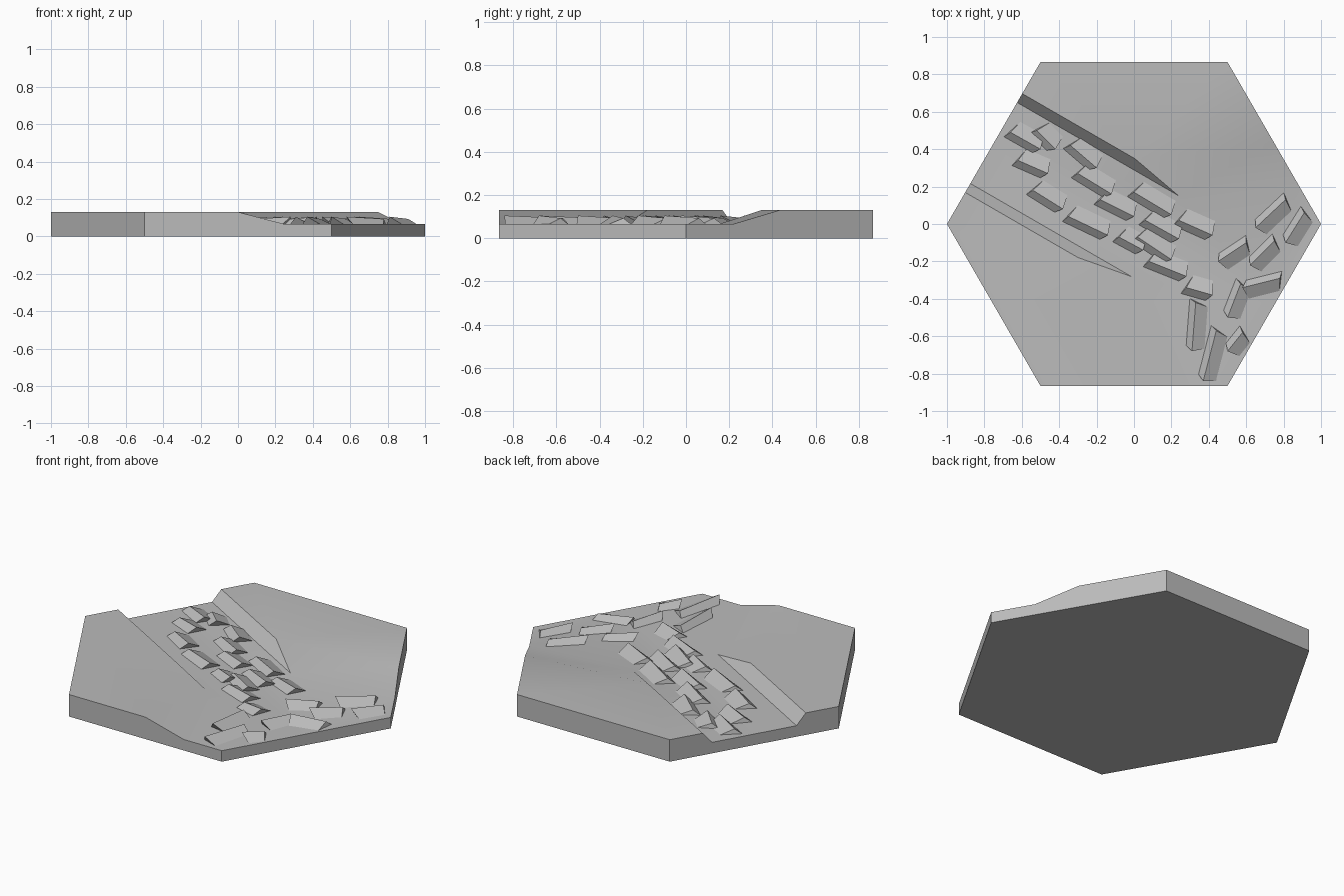
import bpy, bmesh, math
from mathutils import Matrix, Vector

cube = bpy.data.objects.get("Cube")
if cube:
    bpy.data.objects.remove(cube, do_unlink=True)

LAND, WATER, CREST = 0.13, 0.065, 0.105
C = math.sqrt(3) / 2

grey = bpy.data.materials.new("stone_grey")
grey.use_nodes = True
colour = (0.5, 0.5, 0.5, 1)
grey.diffuse_color = colour
grey.node_tree.nodes["Principled BSDF"].inputs["Base Color"].default_value = colour


def finish(bm, name, angle):
    bmesh.ops.recalc_face_normals(bm, faces=bm.faces)
    mesh = bpy.data.meshes.new(name)
    bm.to_mesh(mesh)
    bm.free()
    mesh.materials.append(grey)
    obj = bpy.data.objects.new(name, mesh)
    bpy.context.collection.objects.link(obj)
    bpy.ops.object.select_all(action='DESELECT')
    obj.select_set(True)
    bpy.context.view_layer.objects.active = obj
    bpy.ops.object.shade_smooth_by_angle(angle=math.radians(angle))
    return obj


# Hexagonal tile, drawn with the river along the first axis
bm = bmesh.new()


def face(points):
    bm.faces.new([bm.verts.new(p) for p in points])


for s in (1, -1):
    bank_low, bank_top = (-C, 0.25 * s, WATER), (-C, 0.305 * s, LAND)
    mouth_low, mouth_top = (0.13, 0.25 * s, WATER), (-0.17, 0.305 * s, LAND)
    shore_low, shore_top = (0.65, 0.625 * s, WATER), (0.433, 0.75 * s, LAND)
    # plateau, river bank, slope down to the delta
    face([bank_top, mouth_top, shore_top, (0, s, LAND), (-C, 0.5 * s, LAND)])
    face([bank_low, mouth_low, mouth_top, bank_top])
    face([mouth_low, shore_low, shore_top, mouth_top])
    # half of the river bed and of the delta
    mid_start, mid_mouth, mid_end = [(u, 0, WATER) for u in (-C, 0.13, C)]
    face([mid_start, mid_mouth, mouth_low, bank_low])
    face([mid_mouth, mid_end, (C, 0.5 * s, WATER), shore_low, mouth_low])
bmesh.ops.remove_doubles(bm, verts=bm.verts, dist=0.001)

# side walls and underside
rim = [e for e in bm.edges if e.is_boundary]
walls = bmesh.ops.extrude_edge_only(bm, edges=rim)["geom"]
for v in walls:
    if isinstance(v, bmesh.types.BMVert):
        v.co.z = 0
bmesh.ops.holes_fill(bm, edges=[e for e in bm.edges if e.is_boundary], sides=0)
bmesh.ops.rotate(bm, verts=bm.verts, matrix=Matrix.Rotation(-math.pi / 6, 3, 'Z'))
finish(bm, "river_tile", 30)


# Waves: crest from a to b, steep on the left of that line, gentle on the right
def add_waves(name, crests, steep, gentle):
    bm = bmesh.new()
    for ax, ay, bx, by in crests:
        a, b = Vector((ax, ay, CREST)), Vector((bx, by, CREST - 0.012))
        along = (b - a).to_2d().normalized().to_3d()
        left = Vector((-along.y, along.x, 0))

        def foot(p, side, slide):
            q = p + left * side + along * slide
            q.z = WATER - 0.002
            return bm.verts.new(q)

        top_a, top_b = bm.verts.new(a), bm.verts.new(b)
        fa, fb = foot(a, steep, 0.03), foot(b, steep, 0.02)
        ga, gb = foot(a, -gentle, 0.02), foot(b, -gentle, -0.02)
        for ring in ((top_a, top_b, fb, fa), (top_b, top_a, ga, gb),
                     (top_a, fa, ga), (top_b, gb, fb), (fa, fb, gb, ga)):
            bm.faces.new(ring)
    return finish(bm, name, 40)


channel = [
    (-.50, .40, -.66, .49), (-.46, .27, -.62, .34), (-.42, .40, -.52, .50),
    (-.20, .30, -.34, .42), (-.12, .16, -.30, .27), (-.38, .08, -.54, .18),
    (-.14, -.06, -.35, .04), (.00, .04, -.18, .13), (.20, .05, .00, .17),
    (.24, -.08, .06, .02), (.20, -.19, .02, -.07), (.05, -.14, -.08, -.07),
    (.28, -.28, .08, -.20), (.42, -.06, .24, .02), (.42, -.38, .28, -.34)]
delta = [
    (.45, -.20, .60, -.10), (.62, -.22, .75, -.09), (.50, -.50, .57, -.32),
    (.31, -.68, .33, -.42), (.37, -.84, .44, -.57), (.50, -.68, .58, -.58),
    (.65, -.02, .81, .13), (.81, -.10, .91, .06), (.58, -.34, .78, -.29)]
add_waves("channel_waves", channel, 0.04, 0.08)
add_waves("delta_waves", delta, 0.035, 0.07)
